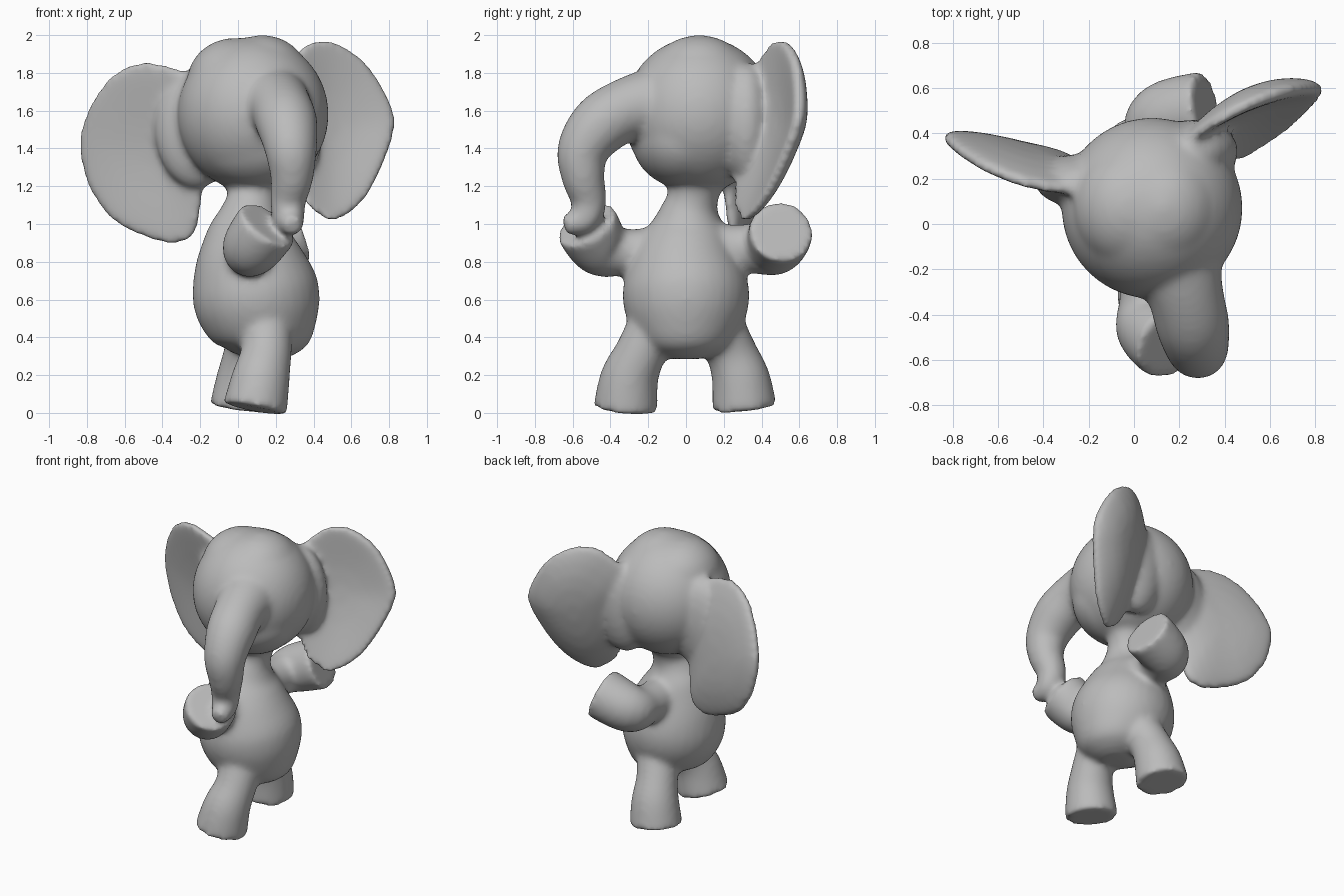
import bpy, bmesh, math
from mathutils import Vector, Matrix

old = bpy.data.objects.get("Cube")
if old:
    bpy.data.objects.remove(old, do_unlink=True)

bm = bmesh.new()


def smooth_points(pts, steps, closed=False):
    """Catmull-Rom interpolation through tuples of any size."""
    n, out = len(pts), []
    for i in range(n if closed else n - 1):
        ids = [i - 1, i, i + 1, i + 2]
        q = [pts[k % n] if closed else pts[min(max(k, 0), n - 1)] for k in ids]
        for s in range(steps):
            t = s / steps
            out.append(tuple(
                0.5 * (2 * b + (c - a) * t + (2 * a - 5 * b + 4 * c - d) * t ** 2
                       + (3 * b - a - 3 * c + d) * t ** 3)
                for a, b, c, d in zip(*q)))
    return out if closed else out + [tuple(pts[-1])]


def bridge(r1, r2):
    n = len(r1)
    for i in range(n):
        bm.faces.new((r1[i], r1[(i + 1) % n], r2[(i + 1) % n], r2[i]))


def tube(pts, sides=32):
    """Round limb through (x, y, z, radius) points with flat ends."""
    path = smooth_points(pts, 6)
    pos = [Vector(p[:3]) for p in path]
    last, prev_t, quat, rings = len(pos) - 1, None, None, []
    for i, p in enumerate(pos):
        t = (pos[min(i + 1, last)] - pos[max(i - 1, 0)]).normalized()
        quat = (prev_t.rotation_difference(t) @ quat) if prev_t else t.to_track_quat('Z', 'Y')
        prev_t, r = t, path[i][3]
        angles = [2 * math.pi * k / sides for k in range(sides)]
        rings.append([bm.verts.new(p + quat @ Vector((r * math.cos(a), r * math.sin(a), 0)))
                      for a in angles])
    for r1, r2 in zip(rings, rings[1:]):
        bridge(r1, r2)
    bm.faces.new(rings[0][::-1])
    bm.faces.new(rings[-1])


def ball(centre, radii):
    m = Matrix.Translation(centre) @ Matrix.Diagonal((*radii, 1))
    bmesh.ops.create_uvsphere(bm, u_segments=40, v_segments=24, radius=1, matrix=m)


def ear(outline, base, slope_x, slope_z, thick, cup, bend):
    """Cupped flap: outline in x and z, leaning and bending in y, hollow in front."""
    edge = smooth_points(outline, 5, closed=True)
    cx = sum(p[0] for p in edge) / len(edge)
    cz = sum(p[1] for p in edge) / len(edge)

    def ring(s, side):
        half = side * thick * (1 - 0.6 * s ** 4)
        out = []
        for x, z in edge:
            dx, dz = (x - cx) * s, (z - cz) * s
            y = base + slope_x * dx + slope_z * dz + bend * dx * dx + cup * (1 - s * s) + half
            out.append(bm.verts.new((cx + dx, y, cz + dz)))
        return out

    scales = (0.15, 0.4, 0.6, 0.8, 0.92, 1)
    rings = [ring(s, -1) for s in scales] + [ring(s, 1) for s in reversed(scales)]
    for r1, r2 in zip(rings, rings[1:]):
        bridge(r1, r2)
    bm.faces.new(rings[0][::-1])
    bm.faces.new(rings[-1])


# Pear-shaped body and neck
tube([(.15, 0, .285, .08), (.15, 0, .325, .185), (.145, 0, .4, .262), (.12, 0, .52, .32),
      (.09, 0, .65, .335), (.065, 0, .8, .295), (.055, .01, .95, .225), (.065, .02, 1.06, .16),
      (.08, .04, 1.16, .135), (.08, .06, 1.3, .2)])

# Head with two soft crown bumps and a fuller jaw
ball((.08, .07, 1.58), (.4, .4, .41))
ball((-.02, .07, 1.75), (.25, .27, .235))
ball((.13, .07, 1.76), (.25, .27, .24))
ball((.1, -.01, 1.46), (.34, .28, .27))

# Trunk with its small tip
tube([(.17, -.1, 1.64, .22), (.225, -.3, 1.61, .17), (.26, -.45, 1.525, .162),
      (.28, -.545, 1.39, .138), (.285, -.545, 1.25, .115), (.265, -.515, 1.12, .095),
      (.27, -.54, 1.03, .085), (.285, -.61, 1.0, .062), (.29, -.645, .99, .05)])

# Stubby arms with flat ends
tube([(.06, -.15, .86, .125), (.06, -.33, .85, .125), (.075, -.45, .88, .16),
      (.16, -.53, 1.0, .172)])
tube([(.08, .15, .87, .13), (.09, .33, .87, .13), (.125, .46, .885, .16), (.32, .505, .96, .172)])

# Legs with flat soles
tube([(.15, -.17, .46, .14), (.15, -.24, .32, .135), (.12, -.3, .18, .155), (.09, -.32, .02, .172)])
tube([(.1, .17, .46, .14), (.06, .24, .32, .135), (.04, .29, .18, .155), (.02, .31, .025, .172)])

# Ears with roots that taper out of the head
ear([(.2, 1.75), (.31, 1.91), (.43, 1.97), (.56, 1.94), (.71, 1.81), (.83, 1.56), (.77, 1.32),
     (.66, 1.12), (.52, 1.02), (.4, 1.07), (.3, 1.22), (.22, 1.45)], .42, .48, .22, .058, .1, 0)
ball((.26, .32, 1.53), (.2, .14, .32))
ear([(-.18, 1.75), (-.32, 1.82), (-.5, 1.855), (-.66, 1.79), (-.78, 1.63), (-.84, 1.43),
     (-.79, 1.2), (-.66, 1.02), (-.46, .92), (-.31, .9), (-.22, .97), (-.19, 1.15),
     (-.15, 1.4)], .235, -.26, -.12, .055, .06, .4)
ball((-.22, .19, 1.5), (.22, .12, .31))

bmesh.ops.recalc_face_normals(bm, faces=bm.faces)
mesh = bpy.data.meshes.new("elephant_figure")
bm.to_mesh(mesh)
bm.free()
figure = bpy.data.objects.new("elephant_figure", mesh)
bpy.context.collection.objects.link(figure)

# One plain clay colour
clay = bpy.data.materials.new("grey_clay")
clay.use_nodes = True
grey = (.5, .5, .5, 1)
clay.diffuse_color = grey
clay.node_tree.nodes["Principled BSDF"].inputs["Base Color"].default_value = grey
mesh.materials.append(clay)

# Fuse the parts and soften the joins
fuse = figure.modifiers.new("fuse", 'REMESH')
fuse.mode = 'VOXEL'
fuse.voxel_size = .018
fuse.use_smooth_shade = True
soften = figure.modifiers.new("soften", 'SMOOTH')
soften.factor = .5
soften.iterations = 14
